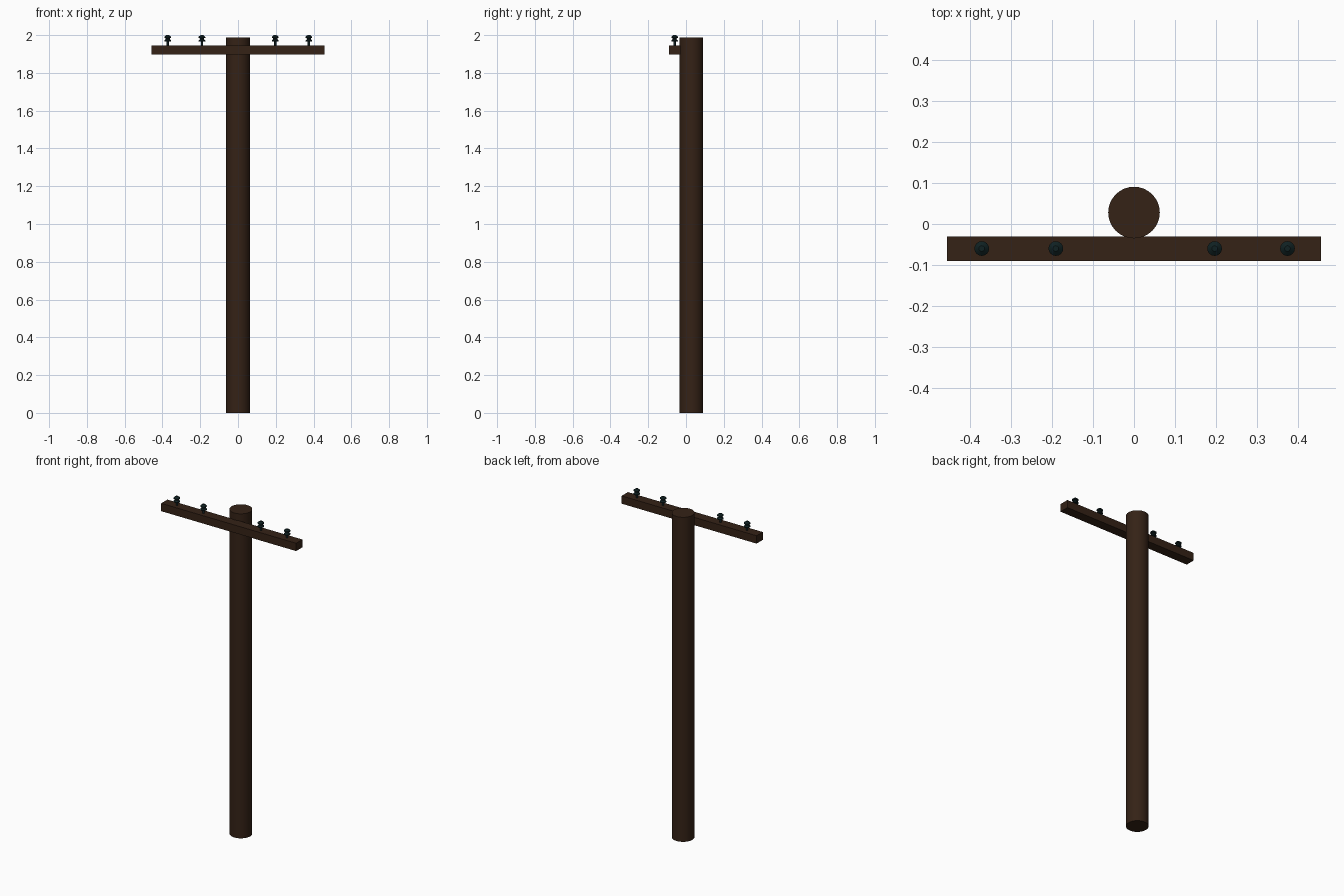
import bpy, bmesh
from math import pi, cos, sin, radians

if "Cube" in bpy.data.objects:
    bpy.data.objects.remove(bpy.data.objects["Cube"])


def material(name, rgb):
    m = bpy.data.materials.new(name)
    m.diffuse_color = (*rgb, 1)
    m.use_nodes = True
    m.node_tree.nodes["Principled BSDF"].inputs["Base Color"].default_value = m.diffuse_color
    return m


wood = material("dark_wood", (0.035, 0.016, 0.008))
glass = material("dark_glass", (0.005, 0.015, 0.016))


def lathe(name, profile, loc, sides, mat):
    """Closed solid of revolution from (radius, z) points."""
    bm = bmesh.new()
    rings = [[bm.verts.new((r * cos(2 * pi * i / sides), r * sin(2 * pi * i / sides), z))
              for i in range(sides)] for r, z in profile]
    for a, b in zip(rings, rings[1:]):
        for i in range(sides):
            j = (i + 1) % sides
            bm.faces.new((a[i], a[j], b[j], b[i]))
    bm.faces.new(rings[0][::-1])
    bm.faces.new(rings[-1])
    me = bpy.data.meshes.new(name)
    bm.to_mesh(me)
    bm.free()
    ob = bpy.data.objects.new(name, me)
    bpy.context.collection.objects.link(ob)
    ob.location = loc
    me.materials.append(mat)
    bpy.ops.object.select_all(action='DESELECT')
    ob.select_set(True)
    bpy.context.view_layer.objects.active = ob
    bpy.ops.object.shade_smooth_by_angle(angle=radians(35))
    return ob


# Upright pole
lathe("pole", [(0.063, 0), (0.063, 1.987)], (0, 0.028, 0), 32, wood)

# Crossarm on the front of the pole
bpy.ops.mesh.primitive_cube_add(size=1, location=(0, -0.06, 1.921))
arm = bpy.context.object
arm.name = "crossarm"
arm.scale = (0.914, 0.06, 0.048)
arm.data.materials.append(wood)

# Insulators: pin, lower skirt, waist, upper skirt, crown
insulator = [(0.006, 0), (0.006, 0.022), (0.018, 0.022), (0.018, 0.027), (0.011, 0.034),
             (0.011, 0.039), (0.018, 0.042), (0.018, 0.047), (0.012, 0.052), (0.007, 0.056)]
for i, x in enumerate((-0.372, -0.191, 0.197, 0.375)):
    lathe(f"insulator_{i + 1}", insulator, (x, -0.06, 1.944), 16, glass)
